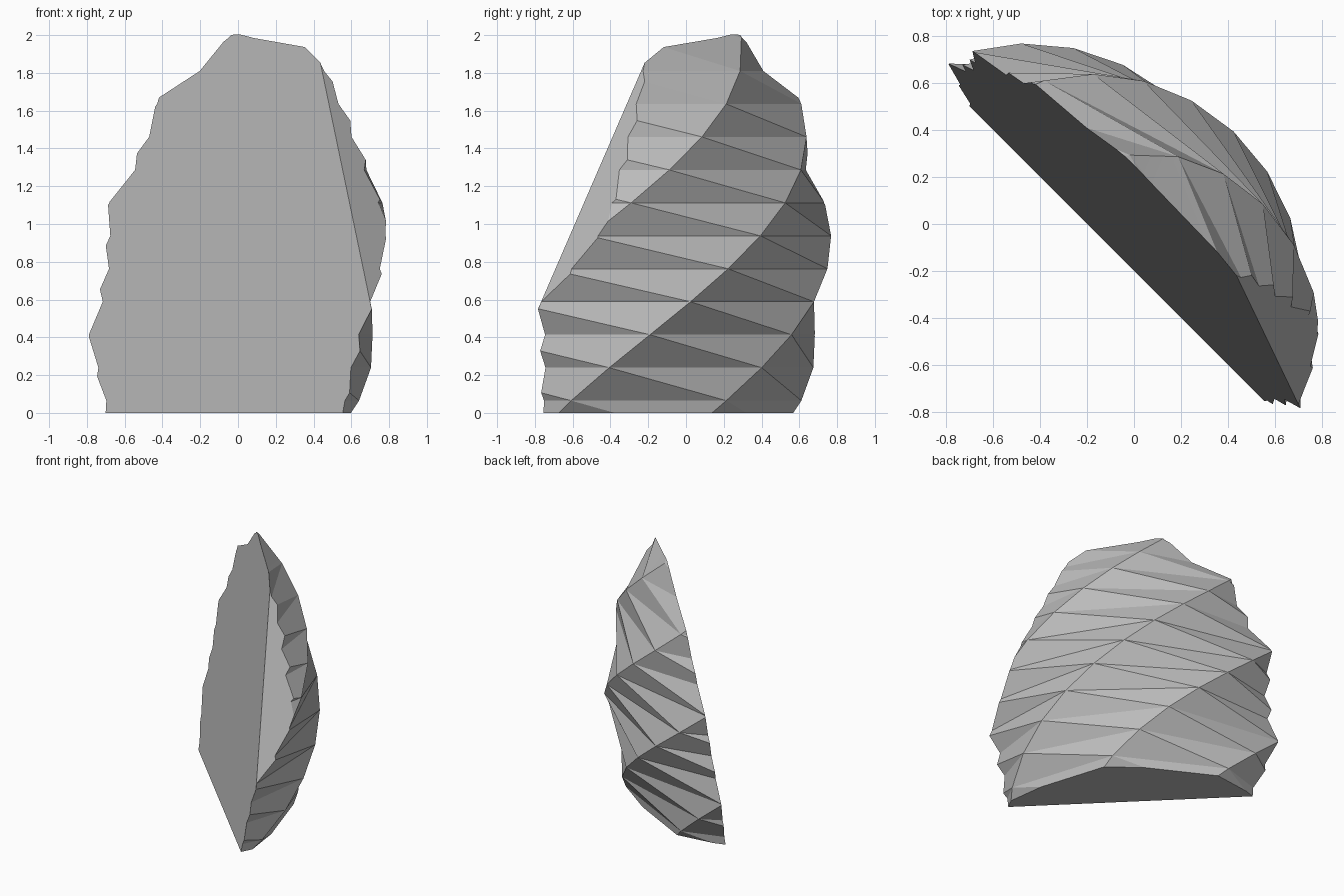
import bpy, bmesh, math
from mathutils import Vector

cube = bpy.data.objects.get("Cube")
if cube:
    bpy.data.objects.remove(cube, do_unlink=True)

SIDES = 8
CENTRE = Vector((-0.48, -0.51, 0.85))
RADIUS, HALF_HEIGHT = 1.28, 1.646
STEP, FIRST = 0.1745, 0.065
TWIST = math.radians(10)
START = math.radians(-5)


def ring(bm, k):
    """One octagon of the twisted ellipsoid, turned a little per layer."""
    z = FIRST + STEP * k
    r = RADIUS * math.sqrt(1 - ((z - CENTRE.z) / HALF_HEIGHT) ** 2)
    verts = []
    for j in range(SIDES):
        a = START + TWIST * k + j * math.tau / SIDES
        verts.append(bm.verts.new((CENTRE.x + r * math.cos(a), CENTRE.y + r * math.sin(a), z)))
    return verts


def cut(bm, point, normal):
    """Slice away the side the normal points to and close the hole."""
    geom = bm.verts[:] + bm.edges[:] + bm.faces[:]
    bmesh.ops.bisect_plane(bm, geom=geom, plane_co=point, plane_no=normal, clear_outer=True)
    open_edges = [e for e in bm.edges if e.is_boundary]
    bmesh.ops.holes_fill(bm, edges=open_edges, sides=0)


# Twisted faceted body
bm = bmesh.new()
rings = [ring(bm, k) for k in range(-1, 13)]
for low, high in zip(rings, rings[1:]):
    for j in range(SIDES):
        n = (j + 1) % SIDES
        bm.faces.new((low[j], low[n], high[j]))
        bm.faces.new((low[n], high[n], high[j]))
bm.faces.new(rings[0][::-1])
bm.faces.new(rings[-1])

# Flat base, broad leaning face and narrow side face
cut(bm, (0, 0, 0), (0, 0, -1))
cut(bm, (-0.1, -0.1, 0), (-1, -1, 0.225))
cut(bm, (0.44, -0.23, 1.83), (1, -1.02, 0.65))
bmesh.ops.recalc_face_normals(bm, faces=bm.faces[:])

mesh = bpy.data.meshes.new("rock_shard")
bm.to_mesh(mesh)
bm.free()
rock = bpy.data.objects.new("rock_shard", mesh)
bpy.context.collection.objects.link(rock)

# Stone colour
stone = bpy.data.materials.new("grey_stone")
stone.use_nodes = True
colour = (0.5, 0.5, 0.5, 1)
stone.diffuse_color = colour
stone.node_tree.nodes["Principled BSDF"].inputs["Base Color"].default_value = colour
mesh.materials.append(stone)

bpy.ops.object.select_all(action="DESELECT")
rock.select_set(True)
bpy.context.view_layer.objects.active = rock
bpy.ops.object.shade_smooth_by_angle(angle=math.radians(15))
